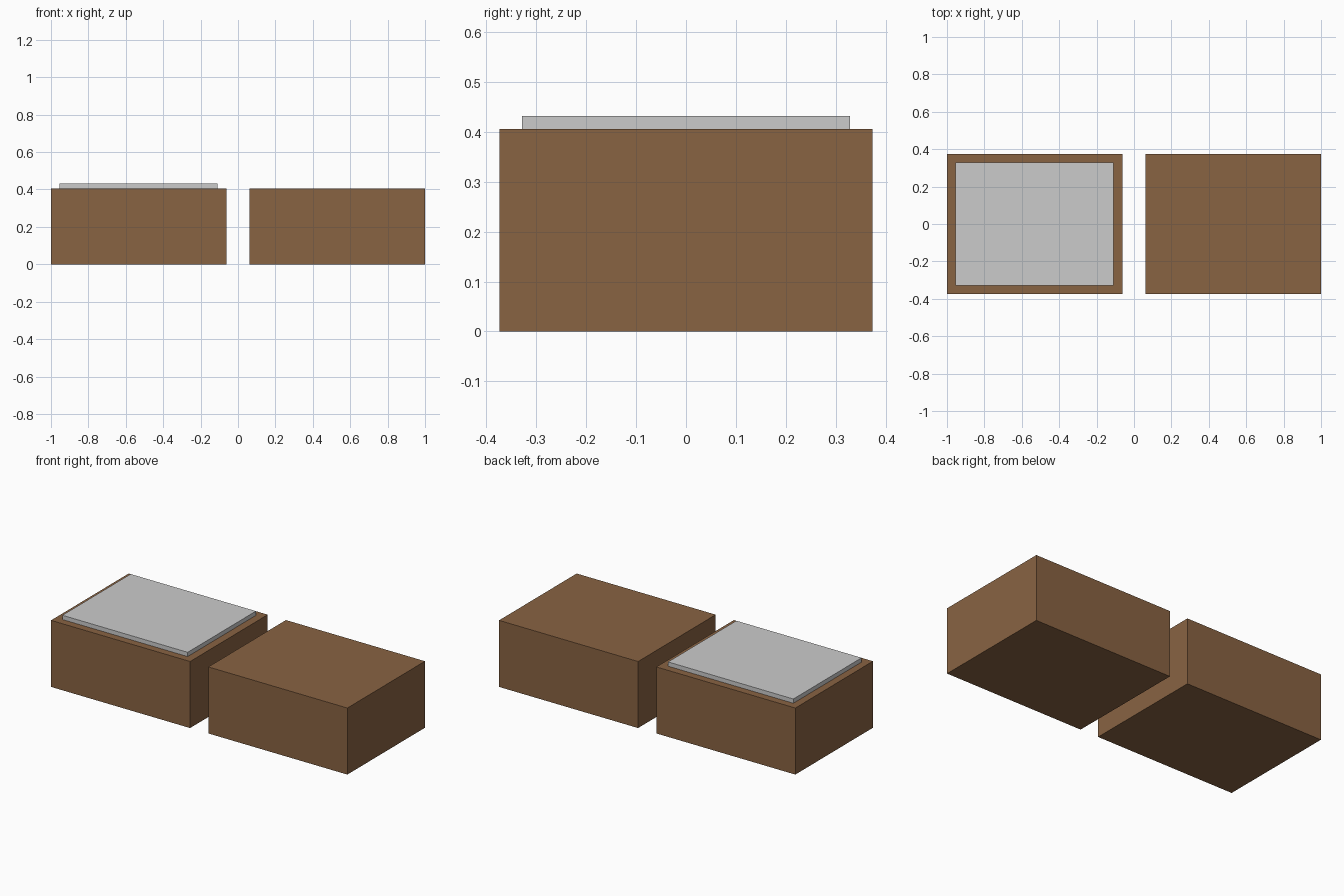
import bpy

if "Cube" in bpy.data.objects:
    bpy.data.objects.remove(bpy.data.objects["Cube"])

brown = bpy.data.materials.new("brown_wood")
brown.diffuse_color = (0.25, 0.125, 0.055, 1)
brown.use_nodes = True
brown.node_tree.nodes["Principled BSDF"].inputs["Base Color"].default_value = brown.diffuse_color


def box(name, lo, hi, material=None):
    """Axis-aligned box between two opposite corners."""
    bpy.ops.mesh.primitive_cube_add(size=1, location=[(a + b) / 2 for a, b in zip(lo, hi)])
    obj = bpy.context.object
    obj.name = name
    obj.scale = [b - a for a, b in zip(lo, hi)]
    bpy.ops.object.transform_apply(location=False, rotation=False, scale=True)
    if material:
        obj.data.materials.append(material)
    return obj


HALF_DEPTH, HEIGHT, GAP = 0.374, 0.406, 0.0615
INSET, SLAB = 0.045, 0.026

# Two matching wooden blocks
box("left_block", (-1, -HALF_DEPTH, 0), (-GAP, HALF_DEPTH, HEIGHT), brown)
box("right_block", (GAP, -HALF_DEPTH, 0), (1, HALF_DEPTH, HEIGHT), brown)

# Thin grey slab resting on the left block
box("top_slab",
    (-1 + INSET, -HALF_DEPTH + INSET, HEIGHT),
    (-GAP - INSET - 0.003, HALF_DEPTH - INSET, HEIGHT + SLAB))
